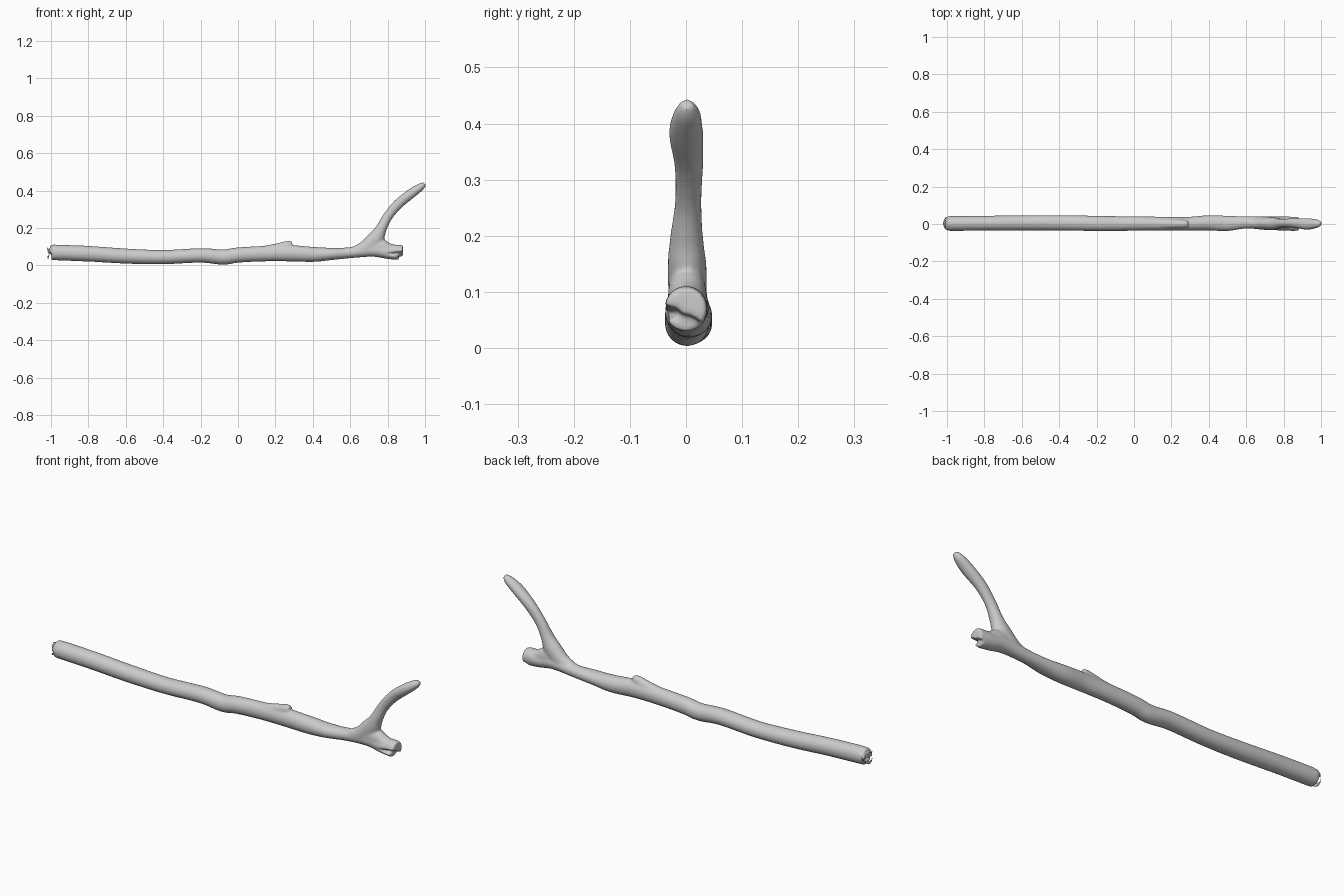
import bpy, bmesh, math
from mathutils import Vector

if "Cube" in bpy.data.objects:
    bpy.data.objects.remove(bpy.data.objects["Cube"])


def spline(rows, steps=5):
    """Catmull-Rom interpolation through rows of numbers."""
    rows = [Vector(r) for r in rows]
    out = []
    for i in range(len(rows) - 1):
        a, b = rows[max(i - 1, 0)], rows[i]
        c, d = rows[i + 1], rows[min(i + 2, len(rows) - 1)]
        for k in range(steps):
            t = k / steps
            out.append(0.5 * (2 * b + (c - a) * t + (2 * a - 5 * b + 4 * c - d) * t * t
                              + (3 * b - a - 3 * c + d) * t ** 3))
    out.append(rows[-1])
    return out


def limb(name, rows, sides=24):
    """Loft of ellipses; rows hold x, y, z, in-plane radius, y radius."""
    pts = spline(rows)
    bm = bmesh.new()
    rings = []
    for i, p in enumerate(pts):
        d = pts[min(i + 1, len(pts) - 1)] - pts[max(i - 1, 0)]
        n = Vector((-d[2], 0, d[0])).normalized()
        ring = []
        for k in range(sides):
            a = 2 * math.pi * k / sides
            ring.append(bm.verts.new(Vector((p[0], p[1], p[2])) + n * p[3] * math.cos(a)
                                     + Vector((0, p[4] * math.sin(a), 0))))
        rings.append(ring)
    for r, s in zip(rings, rings[1:]):
        for k in range(sides):
            j = (k + 1) % sides
            bm.faces.new((r[k], r[j], s[j], s[k]))
    bm.faces.new(rings[0])
    bm.faces.new(rings[-1])
    bmesh.ops.recalc_face_normals(bm, faces=bm.faces[:])
    mesh = bpy.data.meshes.new(name)
    bm.to_mesh(mesh)
    bm.free()
    ob = bpy.data.objects.new(name, mesh)
    bpy.context.scene.collection.objects.link(ob)
    return ob


# Long main stem, given by its top and bottom outline: x, top, bottom, y, y radius
outline = [(-1.0, .108, .03, .003, .037), (-.98, .111, .027, .003, .040),
           (-.8, .104, .02, .004, .040), (-.6, .090, .009, .006, .041),
           (-.4, .082, .006, .006, .041), (-.2, .092, .014, .003, .041),
           (-.08, .085, .003, .002, .040), (0, .096, .014, .003, .039),
           (.14, .104, .021, .002, .037), (.28, .108, .021, .001, .037),
           (.4, .099, .018, .006, .041), (.5, .094, .028, .003, .041),
           (.6, .097, .038, .008, .033), (.72, .115, .046, .004, .036),
           (.8, .108, .034, .002, .038), (.85, .111, .029, 0, .039),
           (.882, .108, .032, 0, .037)]
stick = limb("forked_stick", [(x, y, (t + b) / 2, (t - b) / 2, w) for x, t, b, y, w in outline])

# Upswept side branch
branch = limb("side_branch", [(.60, .004, .068, .024, .024), (.68, .003, .090, .042, .033),
                              (.735, .002, .142, .044, .035), (.765, .001, .195, .030, .030),
                              (.80, .004, .26, .026, .024), (.855, .005, .326, .027, .026),
                              (.925, 0, .383, .026, .031), (.975, .002, .418, .021, .024),
                              (.999, .002, .436, .011, .012)])

# Flare where stub and branch meet
flare = limb("fork_flare", [(.68, .002, .085, .03, .03), (.75, .002, .10, .045, .034),
                            (.80, .002, .088, .034, .032), (.84, .001, .075, .03, .03)], 22)

# Broken twig knob
knob = limb("twig_knob", [(.11, .002, .075, .024, .028), (.20, .001, .088, .027, .026),
                          (.265, 0, .106, .025, .022), (.29, 0, .110, .019, .018)])

# Groove and step in the broken stub end
groove = limb("stub_groove", [(.77, -.044, .064, .003, .006), (.82, -.038, .062, .007, .014),
                              (.86, -.034, .062, .011, .022), (.92, -.034, .062, .017, .030)])
step = limb("stub_step", [(.860, -.02, .036, .026, .05), (.93, -.02, .036, .026, .05)])


def apply_mod(kind, **props):
    """Bake a modifier; keep the old mesh if the result is unusable."""
    m = stick.modifiers.new(kind.lower(), kind)
    for k, v in props.items():
        setattr(m, k, v)
    bpy.context.view_layer.update()
    deps = bpy.context.evaluated_depsgraph_get()
    new = bpy.data.meshes.new_from_object(stick.evaluated_get(deps))
    stick.modifiers.remove(m)
    xs = [v.co.x for v in new.vertices]
    good = len(xs) > 500 and min(xs) < -.95 and max(xs) > .85
    if good:
        stick.data = new
    return good


# Fuse the limbs, then carve the stub
for tool, op in ((branch, 'UNION'), (flare, 'UNION'), (knob, 'UNION'),
                 (groove, 'DIFFERENCE'), (step, 'DIFFERENCE')):
    done = any(apply_mod('BOOLEAN', operation=op, object=tool, solver=s)
               for s in ('EXACT', 'MANIFOLD', 'FLOAT'))
    if done or op == 'DIFFERENCE':
        bpy.data.objects.remove(tool)

# Even out the surface and soften the joins
if apply_mod('REMESH', mode='SMOOTH', octree_depth=9, scale=.9):
    apply_mod('SMOOTH', factor=.5, iterations=20)
for ob in bpy.context.scene.objects:
    for poly in ob.data.polygons:
        poly.use_smooth = True
